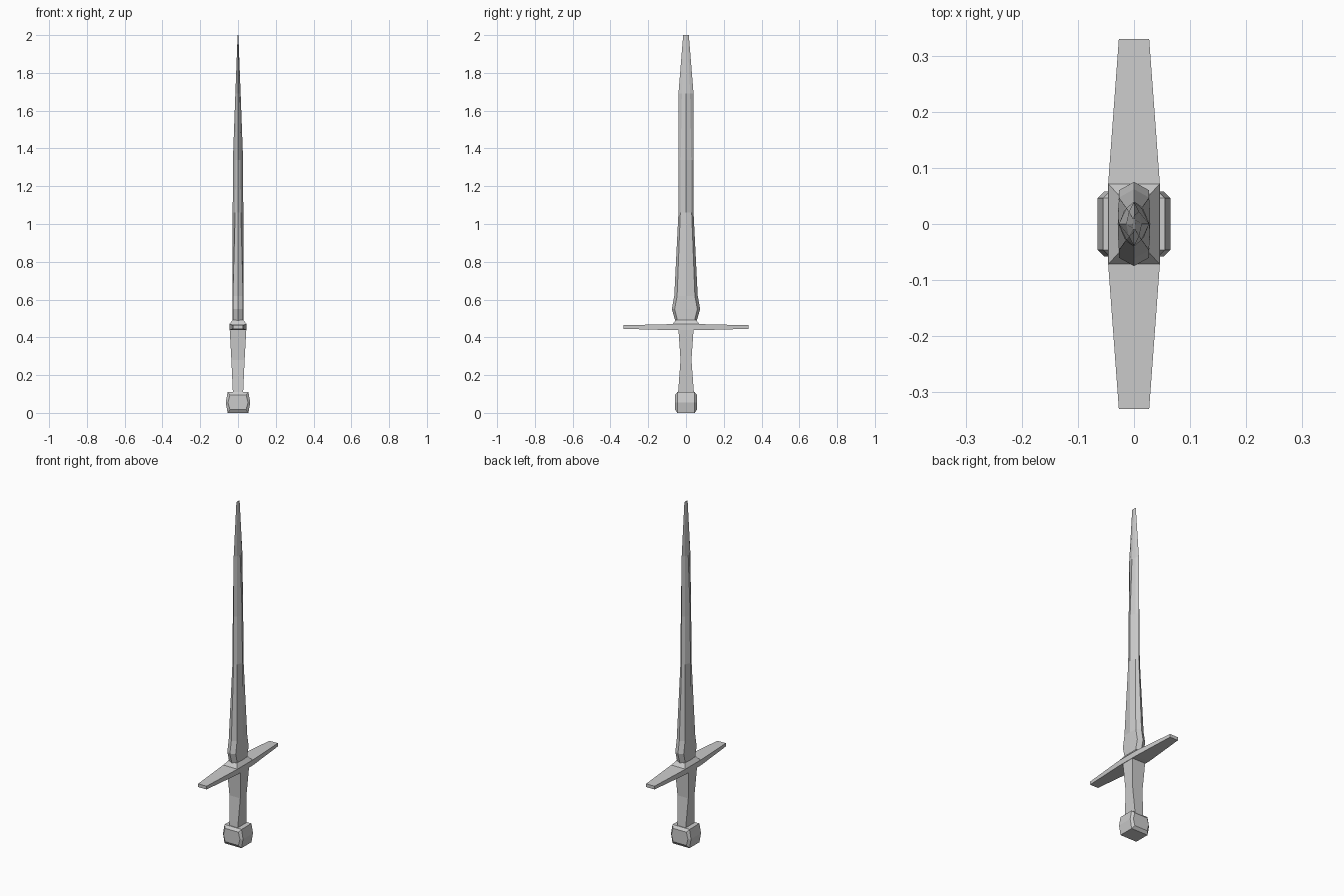
import bpy

if "Cube" in bpy.data.objects:
    bpy.data.objects.remove(bpy.data.objects["Cube"])


def loft(name, rings):
    """Skin a list of equal-sized vertex rings and cap both ends."""
    n = len(rings[0])
    verts = [v for ring in rings for v in ring]
    faces = [tuple(range(n))[::-1],
             tuple(range(len(verts) - n, len(verts)))]
    for r in range(len(rings) - 1):
        for i in range(n):
            j = (i + 1) % n
            faces.append((r * n + i, r * n + j, (r + 1) * n + j, (r + 1) * n + i))
    mesh = bpy.data.meshes.new(name)
    mesh.from_pydata(verts, [], faces)
    ob = bpy.data.objects.new(name, mesh)
    bpy.context.collection.objects.link(ob)
    bpy.context.view_layer.objects.active = ob
    bpy.ops.object.mode_set(mode='EDIT')
    bpy.ops.mesh.select_all(action='SELECT')
    bpy.ops.mesh.normals_make_consistent(inside=False)
    bpy.ops.object.mode_set(mode='OBJECT')
    return ob


def rect(x, y, z):
    return [(-x, -y, z), (x, -y, z), (x, y, z), (-x, y, z)]


def blade_ring(z, edge, ridge, bx, by):
    """Eight-sided section: sharp edges on y, ridges on x, bevel corners between."""
    return [(0, -edge, z), (bx, -by, z), (ridge, 0, z), (bx, by, z),
            (0, edge, z), (-bx, by, z), (-ridge, 0, z), (-bx, -by, z)]


def pommel_ring(y, s, low, high):
    """Bulged hexagon in the xz plane."""
    mid = (low + high) / 2
    side, bulge = 0.055 - s, 0.065 - s
    return [(-side, y, low), (side, y, low), (bulge, y, mid),
            (side, y, high), (-side, y, high), (-bulge, y, mid)]


# Pommel: bulged block with chamfered ends
loft("pommel", [pommel_ring(-0.058, 0.012, 0.017, 0.095),
                pommel_ring(-0.046, 0, 0, 0.11),
                pommel_ring(0.046, 0, 0, 0.11),
                pommel_ring(0.058, 0.012, 0.017, 0.095)])

# Grip: square section, waisted in width
loft("grip", [rect(0.027, 0.042, 0.105), rect(0.035, 0.029, 0.28),
              rect(0.044, 0.040, 0.442)])


# Crossguard: long tapering bar
def guard_ring(y, x, low, high):
    return [(-x, y, low), (x, y, low), (x, y, high), (-x, y, high)]


loft("crossguard", [guard_ring(-0.33, 0.027, 0.445, 0.464),
                    guard_ring(-0.072, 0.046, 0.438, 0.47),
                    guard_ring(0.072, 0.046, 0.438, 0.47),
                    guard_ring(0.33, 0.027, 0.445, 0.464)])

# Collar: low pyramid between guard and blade
loft("collar", [rect(0.046, 0.072, 0.469), rect(0.028, 0.052, 0.493)])

# Blade: flared base, long taper, chisel tip
loft("blade", [blade_ring(0.485, 0.056, 0.029, 0.027, 0.044),
               blade_ring(0.55, 0.075, 0.029, 0.027, 0.060),
               blade_ring(0.62, 0.062, 0.029, 0.027, 0.047),
               blade_ring(1.06, 0.040, 0.028, 0.015, 0.030),
               blade_ring(1.34, 0.040, 0.027, 0.014, 0.028),
               blade_ring(1.69, 0.040, 0.014, 0.009, 0.022),
               blade_ring(2.0, 0.015, 0.002, 0.0015, 0.008)])
